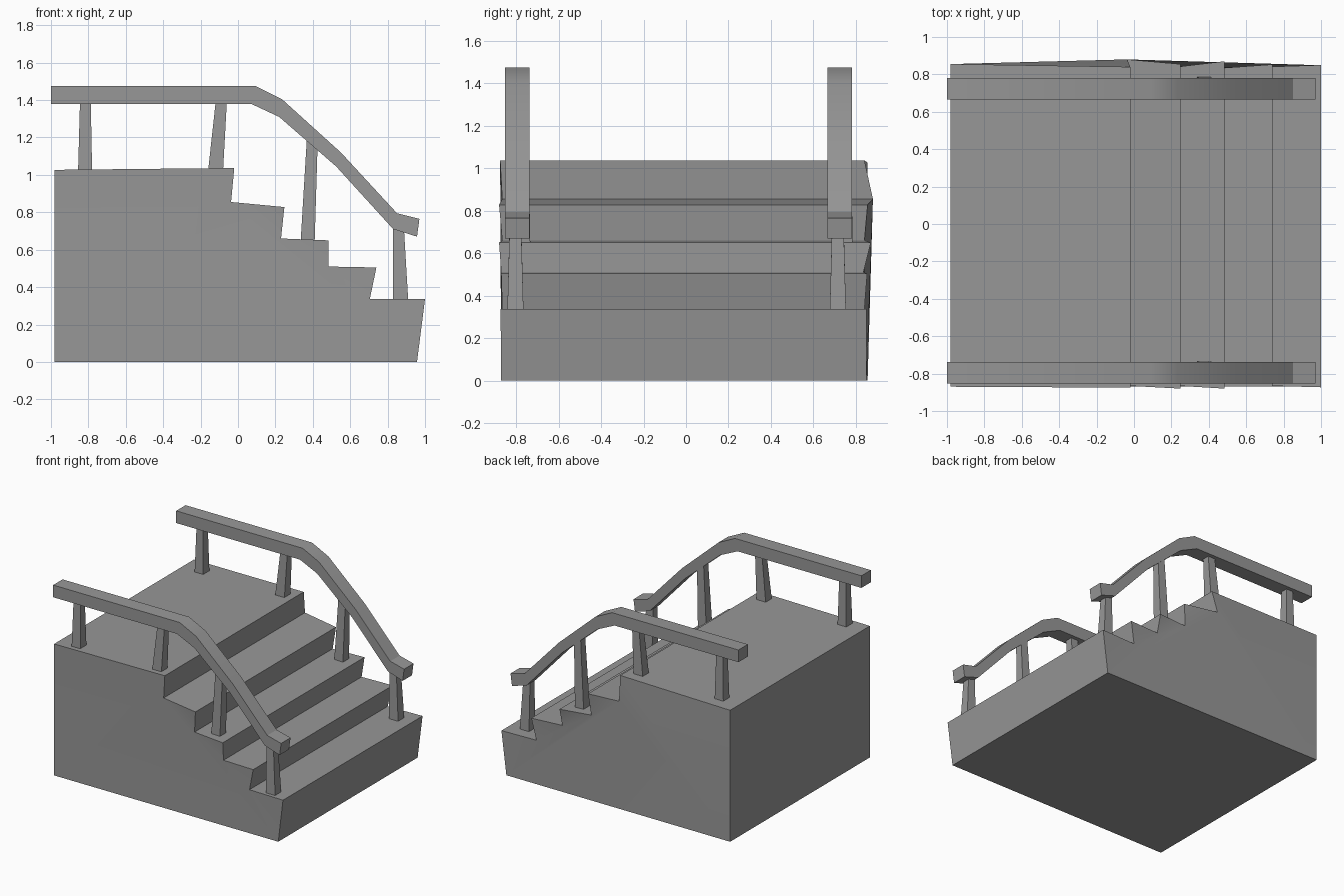
import bpy, bmesh
from math import radians

if "Cube" in bpy.data.objects:
    bpy.data.objects.remove(bpy.data.objects["Cube"])

# Dark grey stone
grey = bpy.data.materials.new("dark_grey")
grey.diffuse_color = (0.31, 0.31, 0.31, 1)
grey.use_nodes = True
grey.node_tree.nodes["Principled BSDF"].inputs["Base Color"].default_value = grey.diffuse_color


def make_object(name, loops, caps):
    """Bridge two matching vertex loops and close them with the given cap polygons."""
    bm = bmesh.new()
    a, b = [[bm.verts.new(p) for p in loop] for loop in loops]
    n = len(a)
    for i in range(n):
        j = (i + 1) % n
        bm.faces.new((a[i], a[j], b[j], b[i]))
    for ids in caps:
        for ring in (a, b):
            bm.faces.new([ring[i] for i in ids])
    bmesh.ops.recalc_face_normals(bm, faces=bm.faces)
    mesh = bpy.data.meshes.new(name)
    bm.to_mesh(mesh)
    bm.free()
    mesh.materials.append(grey)
    # Smooth the shallow bends, keep real edges sharp
    mesh.shade_smooth()
    mesh.set_sharp_from_angle(angle=radians(30))
    obj = bpy.data.objects.new(name, mesh)
    bpy.context.collection.objects.link(obj)
    return obj


# Stair block: x, z, front y, back y (slightly crooked, hand-cut look)
steps = [
    (-0.98, 0.0, -0.87, 0.855), (-0.98, 1.027, -0.87, 0.855),
    (-0.02, 1.037, -0.875, 0.84), (-0.037, 0.855, -0.865, 0.88),
    (0.248, 0.828, -0.88, 0.855), (0.23, 0.66, -0.865, 0.84),
    (0.484, 0.65, -0.88, 0.87), (0.484, 0.51, -0.87, 0.835),
    (0.74, 0.505, -0.87, 0.853), (0.705, 0.337, -0.865, 0.84),
    (1.0, 0.337, -0.873, 0.85), (0.957, 0.0, -0.87, 0.85),
]
make_object("stair_block",
            [[(x, f, z) for x, z, f, b in steps], [(x, b, z) for x, z, f, b in steps]],
            [(0, 1, 2, 3), (0, 3, 5, 7, 9, 11), (3, 4, 5), (5, 6, 7), (7, 8, 9), (9, 10, 11)])

# Handrail side profile: upper and lower edge
rail_top = [(-1.0, 1.475), (0.093, 1.475), (0.235, 1.405), (0.55, 1.12), (0.85, 0.795), (0.97, 0.765)]
rail_low = [(-1.0, 1.38), (0.07, 1.38), (0.22, 1.31), (0.525, 1.045), (0.83, 0.71), (0.957, 0.67)]
rail = rail_top + rail_low[::-1]
k = len(rail_top)
rail_caps = [(i, i + 1, 2 * k - 2 - i, 2 * k - 1 - i) for i in range(k - 1)]

# Posts: bottom x range, bottom z, top x range, (left, right) top z, y offset from rail centre
posts = [
    ((-0.855, -0.78), 1.02, (-0.845, -0.787), (1.385, 1.385), 0.0),
    ((-0.16, -0.08), 1.02, (-0.12, -0.06), (1.385, 1.385), 0.0),
    ((0.335, 0.41), 0.645, (0.368, 0.425), (1.19, 1.14), 0.024),
    ((0.83, 0.91), 0.33, (0.828, 0.888), (0.715, 0.70), -0.008),
]

for side, yc in (("front", -0.795), ("back", 0.723)):
    make_object(side + "_handrail",
                [[(x, yc - 0.058, z) for x, z in rail], [(x, yc + 0.058, z) for x, z in rail]],
                rail_caps)
    for i, ((x0, x1), zb, (t0, t1), (z0, z1), dy) in enumerate(posts):
        y, wb, wt = yc + dy, 0.038, 0.028
        bottom = [(x0, y - wb, zb), (x1, y - wb, zb), (x1, y + wb, zb), (x0, y + wb, zb)]
        top = [(t0, y - wt, z0), (t1, y - wt, z1), (t1, y + wt, z1), (t0, y + wt, z0)]
        make_object(f"{side}_post_{i + 1}", [bottom, top], [(0, 1, 2, 3)])
